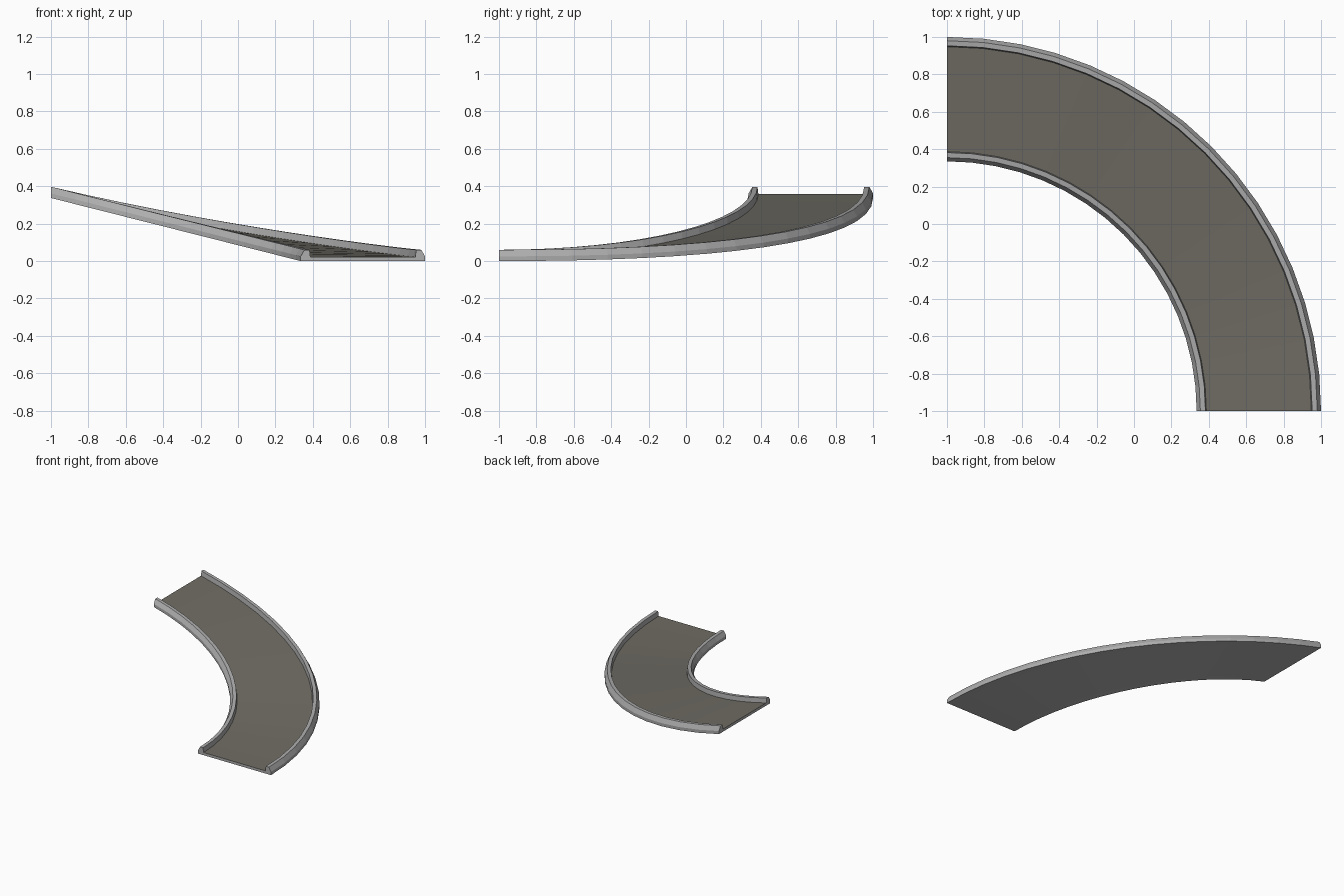
import bpy, math

if "Cube" in bpy.data.objects:
    bpy.data.objects.remove(bpy.data.objects["Cube"])

SEG = 16          # steps round the quarter turn
RISE = 0.337      # climb from the low end to the high end

def material(name, c):
    m = bpy.data.materials.new(name)
    m.diffuse_color = (*c, 1)
    m.use_nodes = True
    m.node_tree.nodes["Principled BSDF"].inputs["Base Color"].default_value = m.diffuse_color
    return m

kerb_mat = material("light grey concrete", (0.42, 0.42, 0.42))
road_mat = material("warm grey asphalt", (0.16, 0.152, 0.127))

def height(t, r):
    # the inner edge climbs earlier than the outer edge
    u = t / (math.pi / 2)
    k = (r - 1.335) / 0.665
    return RISE * ((1 - k) * (1 - math.cos(t)) + k * u ** 2.2)

def sweep(name, profile, road_side=None):
    # sweep a closed (radius, z) profile round the corner at (-1, -1)
    n, verts, faces = len(profile), [], []
    for i in range(SEG + 1):
        t = math.pi / 2 * i / SEG
        for r, z in profile:
            verts.append((-1 + r * math.cos(t), -1 + r * math.sin(t), z + height(t, r)))
    for i in range(SEG):
        for j in range(n):
            a, b = i * n + j, i * n + (j + 1) % n
            faces.append((a, a + n, b + n, b)[::-1])
    faces.append(tuple(range(n))[::-1])
    faces.append(tuple(SEG * n + j for j in range(n)))
    me = bpy.data.meshes.new(name)
    me.from_pydata(verts, [], faces)
    me.materials.append(kerb_mat)
    me.materials.append(road_mat)
    for i, p in enumerate(me.polygons):
        # only the chosen side of the profile is asphalt
        p.material_index = int(i < SEG * n and i % n == road_side)
    ob = bpy.data.objects.new(name, me)
    bpy.context.collection.objects.link(ob)
    return ob

# road slab between the kerbs: asphalt on top, concrete beneath
sweep("road_slab", [(1.387, 0), (1.948, 0), (1.948, 0.022), (1.387, 0.022)], road_side=2)

# kerbs: same section, mirrored for the inner edge
section = [(0, 0), (0, 0.025), (-0.02, 0.06), (-0.047, 0.06), (-0.052, 0.022), (-0.052, 0)]
sweep("outer_kerb", [(2.0 + d, z) for d, z in section])
sweep("inner_kerb", [(1.335 - d, z) for d, z in section][::-1])
